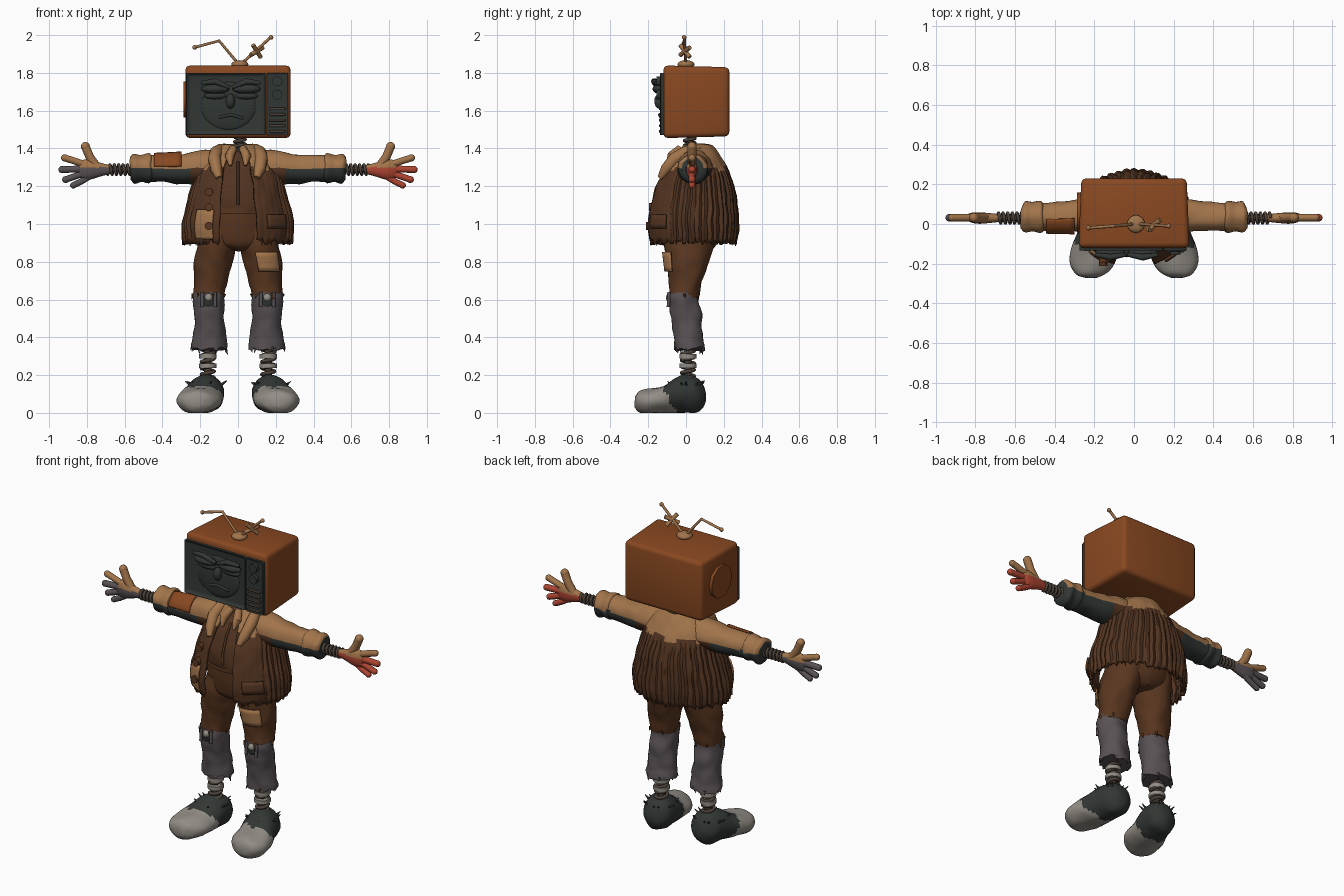
import bpy, bmesh, math, random
from mathutils import Vector, noise

random.seed(4)
cube = bpy.data.objects.get("Cube")
if cube:
    bpy.data.objects.remove(cube, do_unlink=True)
PI, TAU = math.pi, math.tau


def material(name, r, g, b):
    m = bpy.data.materials.new(name)
    m.use_nodes = True
    m.diffuse_color = (r, g, b, 1)
    m.node_tree.nodes["Principled BSDF"].inputs["Base Color"].default_value = (r, g, b, 1)
    return m


RUST = material("rust_orange", .25, .065, .015)
TAN = material("tan_cloth", .36, .175, .07)
BROWN = material("brown_knit", .085, .034, .015)
TROUSER = material("trouser_brown", .1, .037, .014)
DARK = material("dark_grey_green", .031, .038, .034)
GREY = material("worn_grey", .1, .083, .088)
PALE = material("pale_grey", .29, .265, .235)
RED = material("glove_red", .42, .06, .032)
METAL = material("old_metal", .075, .055, .042)


def finish(name, bm, *mats, rule=None, angle=40):
    bmesh.ops.recalc_face_normals(bm, faces=bm.faces)
    if rule:
        for f in bm.faces:
            f.material_index = rule(f.calc_center_median())
    me = bpy.data.meshes.new(name)
    bm.to_mesh(me)
    bm.free()
    for m in mats:
        me.materials.append(m)
    return smooth(link(bpy.data.objects.new(name, me)), angle)


def link(ob):
    bpy.context.scene.collection.objects.link(ob)
    bpy.ops.object.select_all(action='DESELECT')
    bpy.context.view_layer.objects.active = ob
    ob.select_set(True)
    return ob


def smooth(ob, angle=40):
    bpy.ops.object.shade_smooth_by_angle(angle=math.radians(angle))
    return ob


def dense(secs, k=4):
    # Catmull-Rom interpolation between cross-sections
    out = []
    for i in range(len(secs) - 1):
        a, b, c, d = (secs[max(0, min(len(secs) - 1, i + j))] for j in (-1, 0, 1, 2))
        for s in range(k):
            t = s / k
            out.append([q + .5 * t * (r - p + t * (2*p - 5*q + 4*r - w + t * (3*(q - r) + w - p)))
                        for p, q, r, w in zip(a, b, c, d)])
    return out + [list(secs[-1])]


def loft(name, axis, secs, *mats, n=28, lo=0, hi=TAU, side=1, span=None, grow=0,
         wrinkle=0, mod=None, rule=None, thick=0, hem=0):
    """Elliptical sections (t, c1, c2, r1, r2) along an axis; an open angle range makes a shell."""
    bm = bmesh.new()
    rows, full = [], hi - lo > TAU - .01
    for t, c1, c2, r1, r2 in dense(secs):
        if span and not span[0] <= t <= span[1]:
            continue
        row = []
        for i in range(n if full else n + 1):
            a = lo + (hi - lo) * i / n
            m = mod(a, t) if mod else 1
            u, v = c1 + (r1*m + grow) * math.cos(a), c2 + (r2*m + grow) * math.sin(a)
            p = Vector({'x': (t, u, v), 'y': (u, t, v), 'z': (u, v, t)}[axis])
            p += noise.noise_vector(p * 14) * wrinkle
            if hem and not rows:
                p.z -= random.random() * hem
            row.append(bm.verts.new((p.x * side, p.y, max(p.z, 0))))
        rows.append(row)
    for r, s in zip(rows, rows[1:]):
        for i in range(n):
            j = (i + 1) % len(r)
            bm.faces.new((r[i], r[j], s[j], s[i]))
    if full:
        bm.faces.new(rows[0])
        bm.faces.new(rows[-1])
    ob = finish(name, bm, *mats, rule=rule)
    if thick:
        sol = ob.modifiers.new("thickness", 'SOLIDIFY')
        sol.thickness, sol.offset = thick, 0
    return ob


def tube(name, pts, r, mat, radii=None):
    cu = bpy.data.curves.new(name, 'CURVE')
    cu.dimensions, cu.bevel_depth, cu.bevel_resolution, cu.use_fill_caps = '3D', r, 3, True
    sp = cu.splines.new('POLY')
    sp.points.add(len(pts) - 1)
    for i, p in enumerate(pts):
        sp.points[i].co = (*p, 1)
        sp.points[i].radius = radii[i] if radii else 1
    cu.materials.append(mat)
    link(bpy.data.objects.new(name, cu))
    bpy.ops.object.convert(target='MESH')
    return smooth(bpy.context.object)


def spring(name, a, b, r, turns, wire, mat):
    a, b = Vector(a), Vector(b)
    e = (b - a).normalized()
    u = e.cross(Vector((0, 1, 0)))
    v = e.cross(u)
    n = turns * 12
    tube(name, [a.lerp(b, i / n) + r * (u * math.cos(TAU*i/12) + v * math.sin(TAU*i/12))
                for i in range(n + 1)], wire, mat)
    tube(name + "_core", [a, b], r * .6, mat)


def ball(name, loc, size, mat):
    bm = bmesh.new()
    bmesh.ops.create_uvsphere(bm, u_segments=20, v_segments=12, radius=1)
    for v in bm.verts:
        v.co = Vector(loc) + v.co * Vector(size)
    return finish(name, bm, mat)


def box(name, loc, size, mat, bevel=.008, back=1, recess=0):
    bm = bmesh.new()
    bmesh.ops.create_cube(bm, size=1)
    for v in bm.verts:
        k = back if v.co.y > 0 else 1
        v.co = Vector(loc) + v.co * Vector(size) * Vector((k, 1, k))
    if recess:
        front = min(bm.faces, key=lambda f: f.calc_center_median().y)
        bmesh.ops.inset_region(bm, faces=[front], thickness=recess)
        bmesh.ops.translate(bm, vec=(0, recess * .8, 0), verts=front.verts)
    bmesh.ops.bevel(bm, geom=bm.edges[:], offset=bevel, segments=3, profile=.5, affect='EDGES')
    return finish(name, bm, mat)


def frays(name, pts, length, mat, out=None):
    # Loose thread tips
    for p in pts:
        p = Vector(p)
        d = (p - Vector(out)).normalized() if out else Vector((random.uniform(-.4, .4), random.uniform(-.4, .4), -1))
        tube(name, [p, p + d * length * random.uniform(.6, 1.2)], .008, mat, (1, .2))


# Television head
box("tv_case", (0, .055, 1.647), (.56, .35, .385), RUST, .026, back=.95)
box("screen_bezel", (-.065, -.118, 1.635), (.42, .04, .33), DARK, .008, recess=.022)
box("control_panel", (.208, -.118, 1.635), (.115, .04, .33), DARK, .008, recess=.008)
tube("speaker_disc", [(-.27, .06, 1.66), (-.288, .06, 1.66)], .1, RUST)
for z in (1.755, 1.685):
    tube("dial", [(.208, -.12, z), (.208, -.155, z)], .027, DARK)
for i in range(5):
    box("vent_slat", (.208, -.135, 1.49 + i * .03), (.085, .018, .014), METAL, .004)

# Face on the screen
ball("face", (-.05, -.115, 1.625), (.15, .022, .13), DARK)
for x, tilt in ((-.12, .012), (.045, -.012)):
    ball("eyelid", (x, -.145, 1.715), (.075, .032, .025), DARK)
    ball("eye_bag", (x, -.13, 1.678), (.06, .02, .018), DARK)
    tube("brow", [(x - .075, -.155, 1.735 + tilt), (x, -.168, 1.755), (x + .075, -.155, 1.735 - tilt)], .017, DARK, (.6, 1, .6))
ball("nose", (-.04, -.14, 1.65), (.024, .028, .04), DARK)
tube("mouth", [(-.1, -.13, 1.565), (-.04, -.14, 1.578), (.03, -.13, 1.56)], .008, DARK)

# Antenna
ball("antenna_base", (.01, 0, 1.845), (.045, .045, .022), TAN)
tube("antenna_right", [(0, 0, 1.85), (-.1, -.01, 1.97), (-.23, -.02, 1.935)], .008, TAN)
tube("antenna_left", [(.02, 0, 1.85), (.175, -.01, 1.99)], .008, TAN)
ball("antenna_tip", (-.23, -.02, 1.935), (.012, .012, .012), TAN)
ball("antenna_tip", (.175, -.01, 1.988), (.012, .012, .012), TAN)
for dx, dz in ((.032, .02), (.02, -.032)):
    tube("antenna_tape", [(.1 - dx, -.03, 1.915 - dz), (.1 + dx, .02, 1.915 + dz)], .012, TAN)
spring("neck", (.01, .02, 1.36), (.01, .02, 1.46), .028, 4, .009, METAL)

# Waistcoat and hips
loft("waistcoat", 'z', [(1.06, 0, .03, .2, .175), (1.16, 0, .035, .2, .18), (1.26, 0, .045, .18, .155),
                        (1.34, 0, .05, .12, .11), (1.4, 0, .05, .05, .05)], BROWN, wrinkle=.01)
HIPS = [(.86, 0, .03, .08, .1), (.9, 0, .025, .19, .14), (1.0, 0, .03, .2, .16), (1.1, 0, .03, .19, .165)]
loft("hips", 'z', HIPS, TROUSER, wrinkle=.008)
loft("belt", 'z', HIPS, TROUSER, span=(1.05, 1.09), grow=.015)
tube("waistcoat_seam", [(0, -.148, 1.1), (0, -.15, 1.17), (0, -.117, 1.26), (0, -.07, 1.33)], .007, BROWN)

# Ribbed jacket, open at the front
JACKET = [(.92, 0, .03, .278, .228), (1.0, 0, .03, .285, .238), (1.1, 0, .035, .262, .225), (1.2, 0, .04, .235, .203),
          (1.3, 0, .05, .2, .155), (1.36, 0, .055, .15, .115), (1.415, 0, .06, .075, .07)]


def ribs(a, z):
    depth = .022 if math.sin(a) > -.5 and z < 1.3 else .004
    return 1 + depth * math.cos(44 * a)


loft("jacket", 'z', JACKET, BROWN, TAN, n=176, lo=.36 - PI/2, hi=1.5*PI - .36, mod=ribs, wrinkle=.008,
     thick=.018, hem=.03, rule=lambda c: int(c.z > 1.29 + .015 * math.sin(c.x * 40)))
loft("jacket_strap", 'z', JACKET, TAN, n=8, lo=-PI/2 - .85, hi=-PI/2 - .46, span=(.91, 1.09), grow=.018, thick=.009)
loft("jacket_pocket", 'z', JACKET, BROWN, n=8, lo=-PI/2 + .55, hi=-PI/2 + 1.0, span=(.96, 1.07), grow=.018, thick=.012)
for z, y in ((.99, -.2), (1.09, -.185), (1.17, -.155)):
    tube("jacket_button", [(-.155, y + .03, z), (-.155, y - .012, z)], .022, TROUSER)
frays("jacket_fray", [(.27 * math.cos(a), .03 + .225 * math.sin(a), .93)
                      for a in (random.uniform(-1.1, PI + 1.1) for _ in range(26))], .04, BROWN)

# Trouser leg, shin and shoe profiles
THIGH = [(.61, .155, -.01, .083, .082), (.7, .145, 0, .09, .09), (.8, .13, .01, .1, .11), (.9, .11, .02, .105, .132), (.98, .09, .03, .1, .14)]
SHIN = [(.35, .155, .02, .095, .08), (.4, .155, .012, .087, .077), (.5, .15, .003, .08, .08), (.59, .155, -.012, .085, .082), (.635, .155, -.012, .083, .08)]
SHOE = [(-.272, .215, .06, .03, .03), (-.25, .215, .06, .08, .054), (-.2, .212, .063, .113, .065), (-.12, .2, .072, .118, .074),
        (-.06, .186, .09, .108, .092), (0, .172, .1, .098, .102), (.06, .165, .095, .085, .09), (.095, .165, .085, .05, .055), (.108, .165, .085, .02, .02)]
SLEEVE = [(.08, .05, 1.3, .09, .09), (.2, .045, 1.3, .09, .09), (.3, .04, 1.292, .08, .08), (.42, .035, 1.293, .072, .072), (.5, .035, 1.293, .07, .068)]
CUFF = [(.455, .035, 1.293, .06, .06), (.47, .035, 1.293, .08, .077), (.51, .035, 1.293, .073, .07), (.55, .035, 1.293, .082, .078), (.57, .035, 1.293, .06, .058)]
PALM = [(.67, .03, 1.288, .018, .022), (.72, .03, 1.288, .024, .034), (.78, .03, 1.288, .029, .052), (.82, .032, 1.288, .025, .052), (.845, .033, 1.288, .014, .035)]


def sleeve_rule(c):
    return 0 if c.z > 1.297 else (1 if abs(c.x) < .25 else 2)


for s, glove in ((1, RED), (-1, GREY)):
    # Arm
    loft("sleeve", 'x', SLEEVE, TAN, BROWN, DARK, side=s, wrinkle=.01, rule=sleeve_rule)
    loft("cuff", 'x', CUFF, TAN, BROWN, DARK, side=s, wrinkle=.01, rule=sleeve_rule)
    spring("arm_spring", (s*.55, .03, 1.288), (s*.69, .03, 1.288), .026, 6, .008, METAL)
    # Hand
    loft("palm", 'x', PALM, TAN, glove, side=s, rule=lambda c: int(c.z < 1.3))
    for part, mat, r, pts in (
            ("thumb", TAN, .024, ((.745, 1.3), (.785, 1.355), (.808, 1.41))),
            ("index_finger", TAN, .019, ((.81, 1.315), (.87, 1.335), (.918, 1.35))),
            ("middle_finger", glove, .019, ((.81, 1.292), (.88, 1.29), (.932, 1.288))),
            ("ring_finger", glove, .018, ((.81, 1.27), (.87, 1.25), (.913, 1.235))),
            ("little_finger", glove, .017, ((.78, 1.255), (.83, 1.225), (.872, 1.205)))):
        path = [(s * x, .032, z) for x, z in pts]
        tube(part, path, r, mat)
        ball(part + "_tip", path[-1], (r, r, r), mat)
    # Collar
    tube("fur_collar", [(s*.1, -.135, 1.245), (s*.115, -.105, 1.29), (s*.125, -.06, 1.345), (s*.115, 0, 1.38),
                        (s*.09, .06, 1.395), (0, .11, 1.395)], .034, TAN, (.5, .9, 1, 1, .9, .9))
    tube("shirt_collar", [(s*.025, -.03, 1.4), (s*.045, -.075, 1.36), (s*.04, -.1, 1.31)], .026, TAN, (.8, 1, .3))
    # Leg
    loft("trouser_leg", 'z', THIGH, TROUSER, side=s, wrinkle=.012)
    loft("shin_leg", 'z', SHIN, GREY, side=s, wrinkle=.012, hem=.025)
    ball("knee_hole", (s*.155, -.062, .595), (.045, .036, .05), DARK)
    ball("knee_cap", (s*.155, -.085, .61), (.022, .022, .022), PALE)
    for dx in (-.034, .034):
        tube("knee_stitch", [(s*.155 + dx, -.088, .64), (s*.155 + dx, -.094, .56)], .009, GREY)
    frays("shin_fray", [(s*.155 + .088 * math.cos(a), .02 + .075 * math.sin(a), .35) for a in range(7)], .035, GREY)
    frays("knee_fray", [(s*.155 + .085 * math.cos(a), -.01 + .085 * math.sin(a), .63) for a in range(6)], .03, TROUSER)
    spring("ankle_spring", (s*.16, .01, .17), (s*.16, .01, .37), .033, 6, .01, METAL)
    for z in (.25, .3):
        tube("ankle_ring", [(s*.16, .01, z - .012), (s*.16, .01, z + .012)], .047, PALE)
    # Shoe
    loft("shoe", 'y', SHOE, DARK, PALE, side=s, wrinkle=.007,
         rule=lambda c: int(c.y < -.05 - .5 * c.z + .01 * math.sin(c.x * 60)))
    tips = [(s*.172 + .085 * math.cos(a), .0 + .08 * math.sin(a), .15) for a in range(11)]
    frays("shoe_fray", tips, .03, DARK, out=(s*.172, 0, .09))

# Sewn patches
loft("knee_patch", 'z', THIGH, TAN, n=10, lo=-PI/2 - .25, hi=-PI/2 + .8, span=(.73, .86), grow=.016, thick=.009)
loft("sleeve_patch", 'x', SLEEVE, RUST, n=10, lo=1.7, hi=3.0, side=-1, span=(.3, .45), grow=.009, thick=.009)
